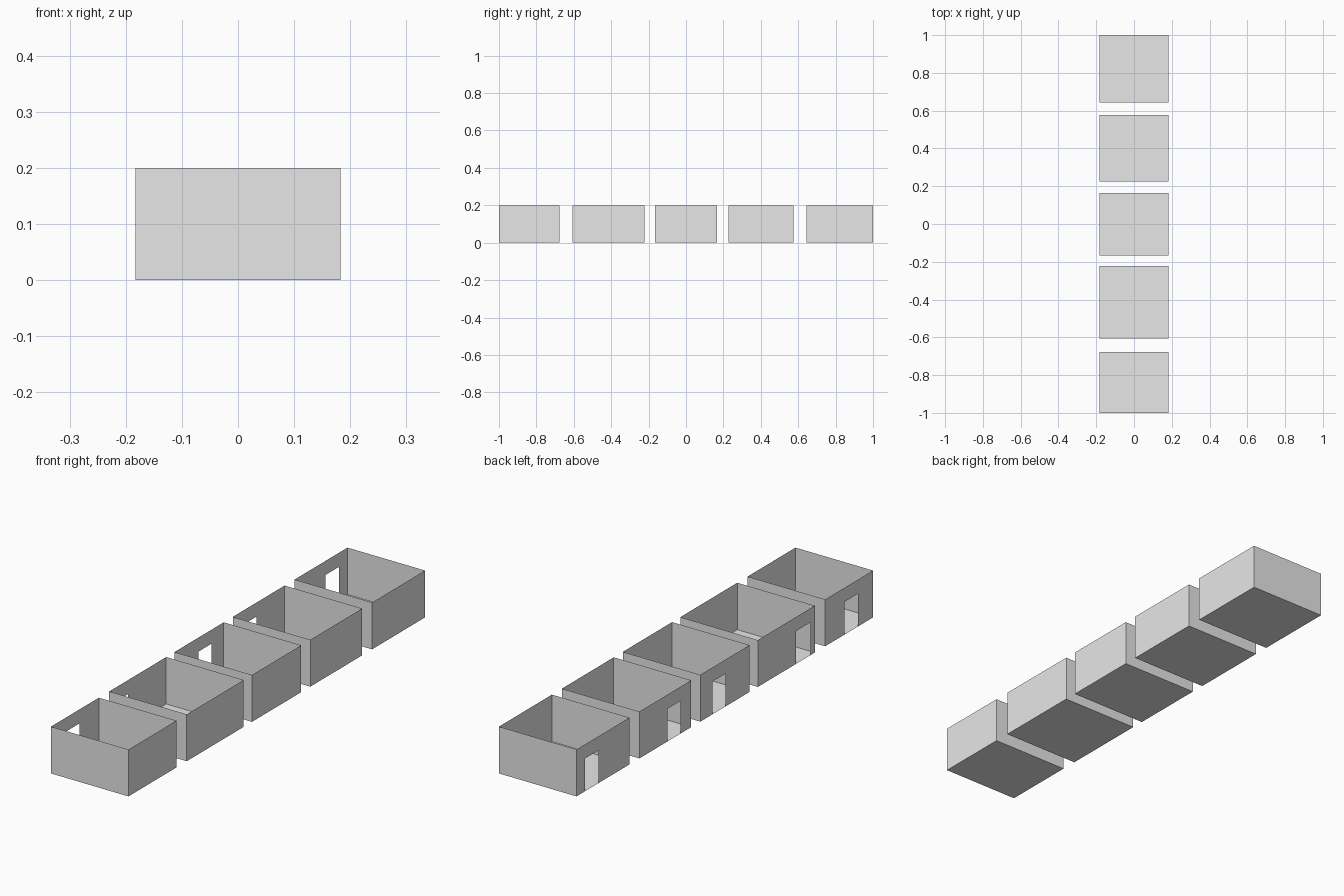
import bpy, bmesh

if "Cube" in bpy.data.objects:
    bpy.data.objects.remove(bpy.data.objects["Cube"])

# one plain grey for everything
grey = bpy.data.materials.new("light_grey")
grey.diffuse_color = (0.8, 0.8, 0.8, 1)
grey.use_nodes = True
grey.node_tree.nodes["Principled BSDF"].inputs["Base Color"].default_value = grey.diffuse_color

HALF_W, WALL_H, DOOR_H = 0.183, 0.2, 0.14

# each room: y start, y end, doorway start, doorway end
rooms = [
    (-1.0, -0.677, -0.90, -0.807),
    (-0.607, -0.223, -0.577, -0.482),
    (-0.167, 0.165, -0.005, 0.082),
    (0.226, 0.576, 0.30, 0.386),
    (0.643, 1.0, 0.85, 0.943),
]


def make_room(name, y0, y1, d0, d1):
    """Open-topped room of thin walls with a doorway in the left wall."""
    l, r, h = -HALF_W, HALF_W, WALL_H
    panels = [
        # floor
        [(l, y0, 0), (r, y0, 0), (r, y1, 0), (l, y1, 0)],
        # front, right and back walls
        [(l, y0, 0), (r, y0, 0), (r, y0, h), (l, y0, h)],
        [(r, y0, 0), (r, y1, 0), (r, y1, h), (r, y0, h)],
        [(r, y1, 0), (l, y1, 0), (l, y1, h), (r, y1, h)],
        # left wall: both sides of the doorway and the part above it
        [(l, d0, 0), (l, y0, 0), (l, y0, h), (l, d0, h), (l, d0, DOOR_H)],
        [(l, y1, 0), (l, d1, 0), (l, d1, DOOR_H), (l, d1, h), (l, y1, h)],
        [(l, d1, DOOR_H), (l, d0, DOOR_H), (l, d0, h), (l, d1, h)],
    ]
    bm = bmesh.new()
    for panel in panels:
        bm.faces.new([bm.verts.new(p) for p in panel])
    bmesh.ops.remove_doubles(bm, verts=bm.verts, dist=1e-5)
    # merge the left wall into one panel around the doorway
    left = [f for f in bm.faces if all(abs(v.co.x - l) < 1e-5 for v in f.verts)]
    bmesh.ops.dissolve_faces(bm, faces=left, use_verts=False)
    mesh = bpy.data.meshes.new(name)
    bm.to_mesh(mesh)
    bm.free()
    mesh.materials.append(grey)
    bpy.context.collection.objects.link(bpy.data.objects.new(name, mesh))


for i, room in enumerate(rooms, 1):
    make_room(f"room_{i}", *room)
